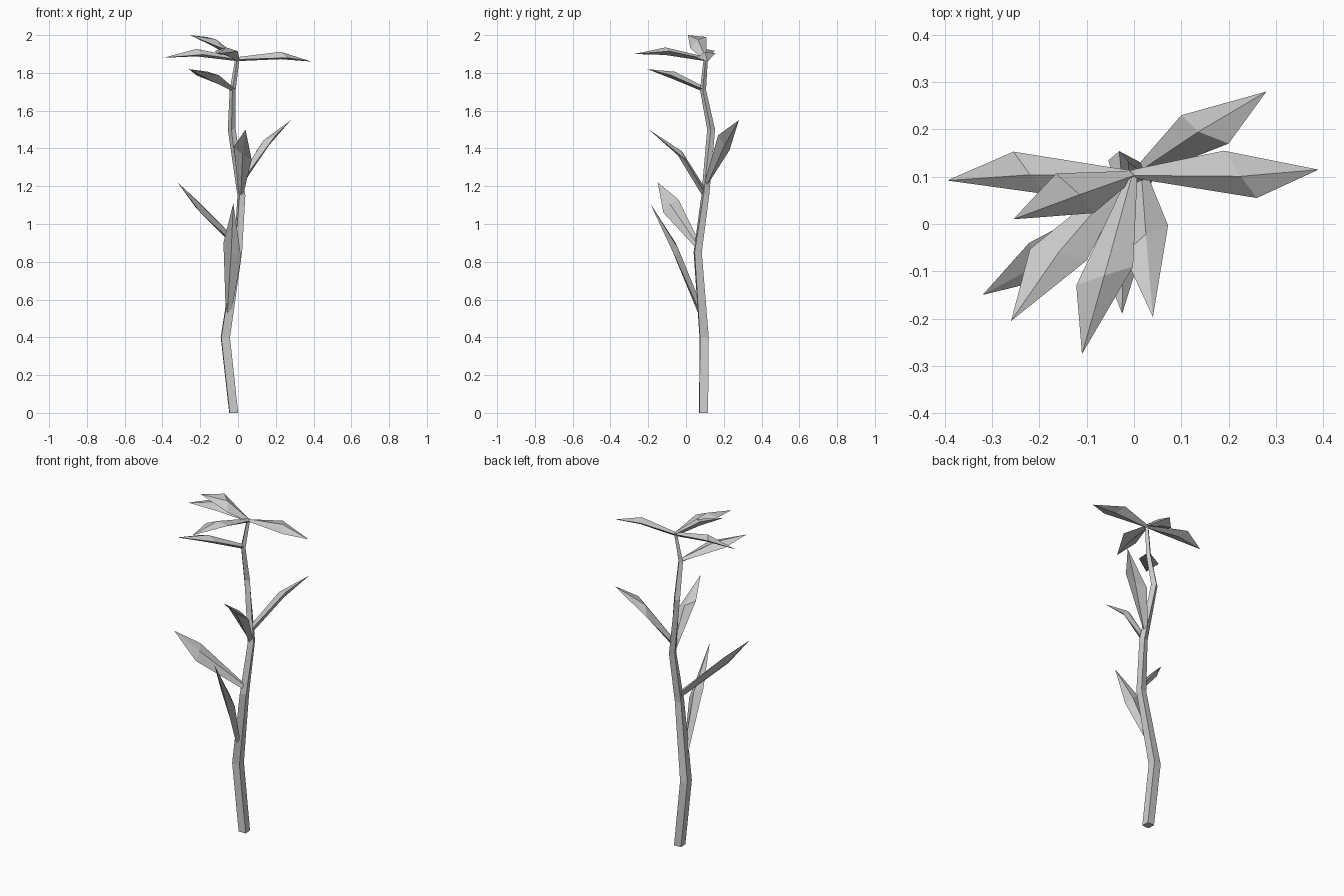
import bpy
import bmesh
from math import cos, sin, tau, radians
from mathutils import Vector

cube = bpy.data.objects.get("Cube")
if cube:
    bpy.data.objects.remove(cube, do_unlink=True)

# One plain grey for the whole plant
grey = bpy.data.materials.new("plain_grey")
grey.use_nodes = True
colour = (0.6, 0.6, 0.6, 1.0)
grey.diffuse_color = colour
grey.node_tree.nodes["Principled BSDF"].inputs["Base Color"].default_value = colour


def loft(name, rings, tip=None):
    """Skin a chain of equal-sided rings, ending in a cap or a pointed tip."""
    bm = bmesh.new()
    loops = [[bm.verts.new(p) for p in ring] for ring in rings]
    sides = len(loops[0])
    for low, high in zip(loops, loops[1:]):
        for i in range(sides):
            j = (i + 1) % sides
            bm.faces.new((low[i], low[j], high[j], high[i]))
    bm.faces.new(loops[0][::-1])
    if tip is None:
        bm.faces.new(loops[-1])
    else:
        point = bm.verts.new(tip)
        for i in range(sides):
            bm.faces.new((loops[-1][i], loops[-1][(i + 1) % sides], point))
    bmesh.ops.recalc_face_normals(bm, faces=bm.faces)
    mesh = bpy.data.meshes.new(name)
    bm.to_mesh(mesh)
    bm.free()
    mesh.materials.append(grey)
    obj = bpy.data.objects.new(name, mesh)
    bpy.context.collection.objects.link(obj)
    return obj


def stem(name, path, sides=4):
    """Crooked tapering stalk: path holds centre, radius and twist in degrees."""
    rings = []
    for x, y, z, r, twist in path:
        angles = [tau * (i + 0.5) / sides + radians(twist) for i in range(sides)]
        rings.append([(x + r * cos(a), y + r * sin(a), z) for a in angles])
    return loft(name, rings)


def leaf(name, base, mid, side, tip, fold=0.02, stalk=0.017):
    """Pointed leaf with a flattened diamond section, ridged above and below."""
    base, mid, side, tip = map(Vector, (base, mid, side, tip))
    up = side.cross(tip - base).normalized()
    across = side.normalized() * stalk

    def diamond(centre, wide, thick):
        return [centre - wide, centre + up * thick, centre + wide, centre - up * thick]

    return loft(name, [diamond(base, across, stalk), diamond(mid, side, fold)], tip)


stem("stem", [
    (-0.023, 0.093, 0, 0.032, 3),
    (-0.067, 0.096, 0.4, 0.033, 3),
    (0, 0.062, 0.85, 0.027, 8),
    (0.018, 0.102, 1.15, 0.023, 20),
    (-0.033, 0.133, 1.5, 0.021, 40),
    (-0.028, 0.09, 1.71, 0.016, 40),
    (-0.003, 0.105, 1.88, 0.011, 40),
])

# Crown leaves
crown = (-0.003, 0.105, 1.873)
leaf("crown_leaf_left", crown, (0.225, 0.105, 1.892), (-0.035, 0.05, 0.012),
     (0.39, 0.115, 1.86), stalk=0.011)
leaf("crown_leaf_right", crown, (-0.22, 0.108, 1.907), (-0.035, 0.045, 0.01),
     (-0.395, 0.092, 1.88), stalk=0.011)
leaf("crown_leaf_top", crown, (-0.125, 0.065, 1.96), (-0.04, 0.042, 0.03),
     (-0.255, 0.01, 2.0), stalk=0.011)
leaf("crown_leaf_front", crown, (-0.062, -0.11, 1.915), (-0.06, -0.02, 0),
     (-0.11, -0.275, 1.9), stalk=0.011)

# Leaves down the stem
leaf("upper_leaf", (-0.028, 0.09, 1.715), (-0.16, -0.065, 1.787), (-0.06, 0.012, 0),
     (-0.26, -0.205, 1.82), stalk=0.013)
leaf("middle_leaf_back", (0.012, 0.108, 1.22), (0.15, 0.2, 1.43), (0.05, -0.03, 0.04),
     (0.28, 0.28, 1.55))
leaf("middle_leaf_front", (0.015, 0.1, 1.16), (0.025, -0.033, 1.375), (0.047, 0.03, -0.035),
     (0.04, -0.197, 1.5), fold=0.015)
leaf("lower_leaf_right", (-0.005, 0.06, 0.89), (-0.21, -0.08, 1.095), (-0.012, 0.04, 0.035),
     (-0.32, -0.15, 1.22), fold=0.016)
leaf("lower_leaf_front", (-0.052, 0.085, 0.52), (-0.03, -0.055, 0.86), (0.047, 0, -0.04),
     (-0.025, -0.19, 1.11), fold=0.018)
